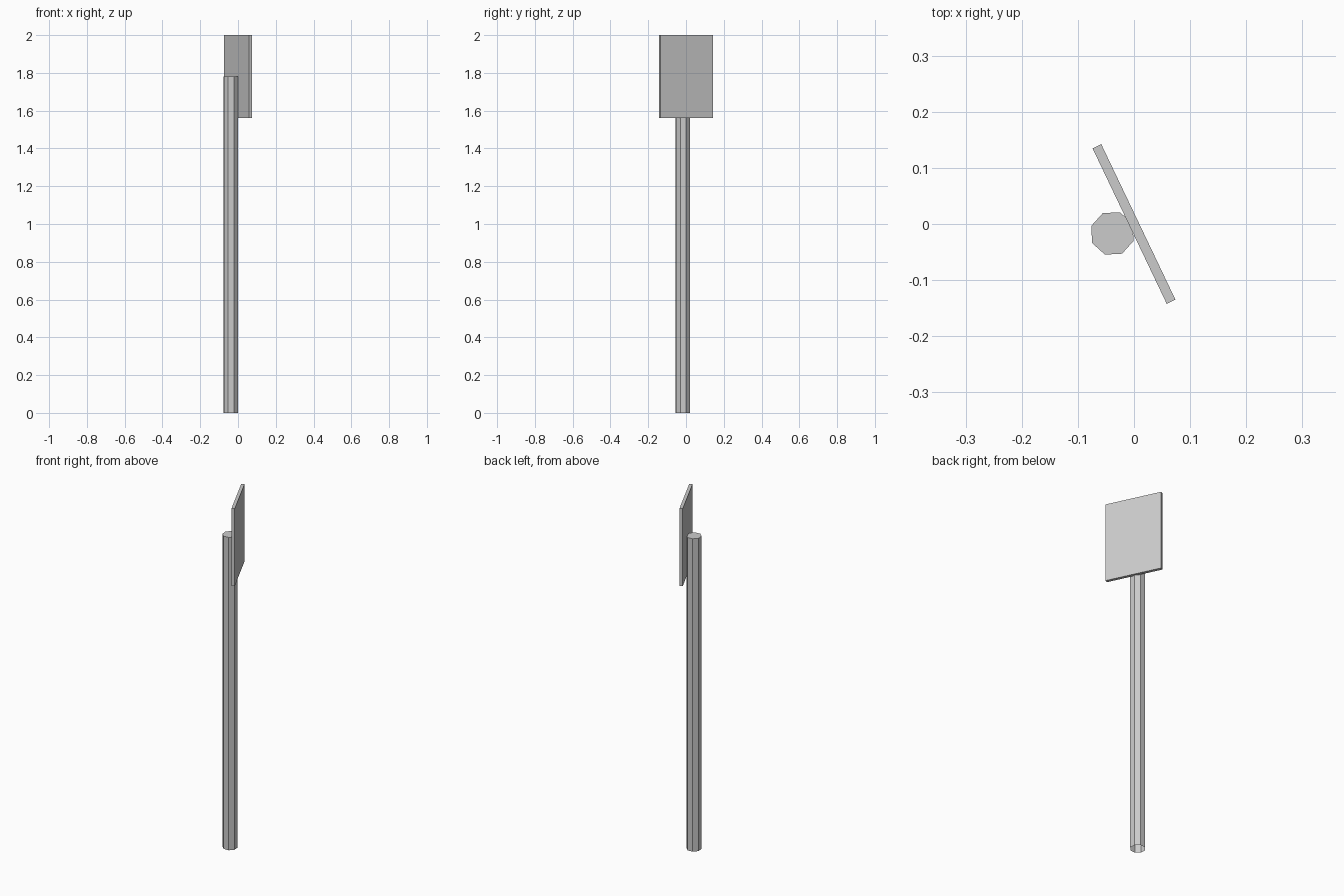
import bpy, bmesh
from math import radians
from mathutils import Matrix

if "Cube" in bpy.data.objects:
    bpy.data.objects.remove(bpy.data.objects["Cube"])

TURN = radians(25.5)  # direction the panel faces


def add_object(name, bm):
    mesh = bpy.data.meshes.new(name)
    bm.to_mesh(mesh)
    bm.free()
    obj = bpy.data.objects.new(name, mesh)
    bpy.context.collection.objects.link(obj)
    return obj


# Flat sign panel
bm = bmesh.new()
bmesh.ops.create_cube(bm, size=1, matrix=Matrix.Diagonal((0.0172, 0.307, 0.44, 1)))
panel = add_object("sign_panel", bm)
panel.location = (0, 0, 1.78)
panel.rotation_euler.z = TURN

# Eight-sided post, one edge against the panel, open underneath
bm = bmesh.new()
bmesh.ops.create_cone(bm, cap_ends=True, segments=8, radius1=0.04, radius2=0.04, depth=1.78)
bottom = [f for f in bm.faces if f.normal.z < -0.9]
bmesh.ops.delete(bm, geom=bottom, context='FACES_ONLY')
post = add_object("post", bm)
post.location = (-0.0385, -0.0168, 0.89)
post.rotation_euler.z = TURN
